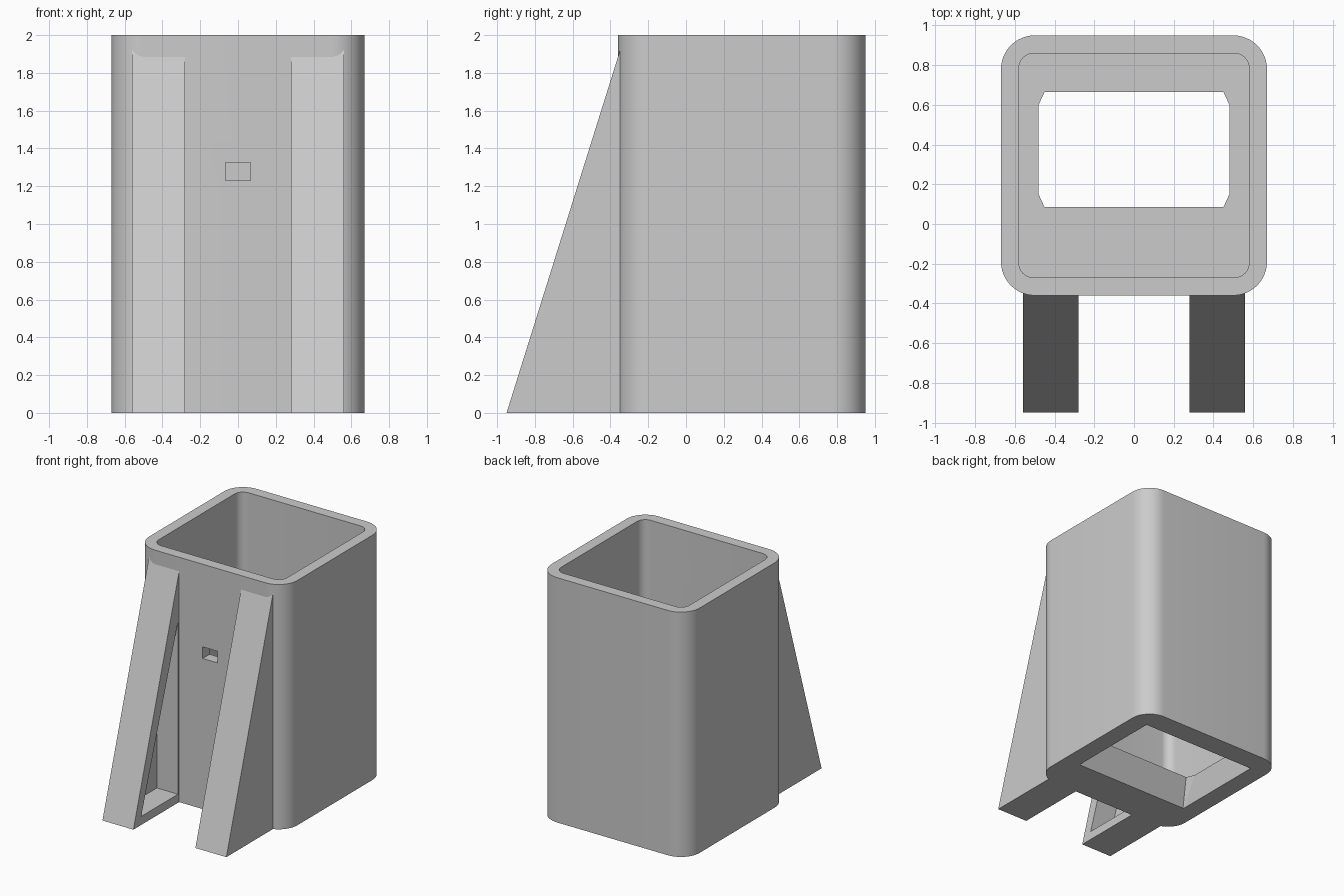
import bpy, bmesh, math

cube = bpy.data.objects.get("Cube")
if cube:
    bpy.data.objects.remove(cube, do_unlink=True)

grey = bpy.data.materials.new("plain_grey")
grey.use_nodes = True
COLOUR = (0.6, 0.6, 0.6, 1)
grey.diffuse_color = COLOUR
grey.node_tree.nodes["Principled BSDF"].inputs["Base Color"].default_value = COLOUR


def loft(name, lower, upper):
    """Closed solid between two matching loops of 3D points."""
    bm = bmesh.new()
    a = [bm.verts.new(p) for p in lower]
    b = [bm.verts.new(p) for p in upper]
    bm.faces.new(a)
    bm.faces.new(b)
    for i in range(len(a)):
        j = (i + 1) % len(a)
        bm.faces.new((a[i], a[j], b[j], b[i]))
    bmesh.ops.recalc_face_normals(bm, faces=bm.faces)
    mesh = bpy.data.meshes.new(name)
    bm.to_mesh(mesh)
    bm.free()
    mesh.materials.append(grey)
    obj = bpy.data.objects.new(name, mesh)
    bpy.context.collection.objects.link(obj)
    return obj


def rounded(half_x, y0, y1, z, radius, steps):
    """Rounded rectangle loop at height z."""
    pts = []
    corners = [(1, y1 - radius), (-1, y1 - radius), (-1, y0 + radius), (1, y0 + radius)]
    for k, (side, cy) in enumerate(corners):
        for i in range(steps + 1):
            t = math.pi / 2 * (k + i / steps)
            pts.append((side * (half_x - radius) + radius * math.cos(t),
                        cy + radius * math.sin(t), z))
    return pts


def profile(name, yz, x0, x1):
    """Side profile extruded along x."""
    return loft(name, [(x0, y, z) for y, z in yz], [(x1, y, z) for y, z in yz])


def cut(obj, cutter):
    mod = obj.modifiers.new("cut", "BOOLEAN")
    mod.operation = "DIFFERENCE"
    mod.solver = "EXACT"
    mod.object = cutter
    bpy.context.view_layer.objects.active = obj
    bpy.ops.object.modifier_apply(modifier=mod.name)
    bpy.data.objects.remove(cutter, do_unlink=True)


def smooth(obj):
    bpy.ops.object.select_all(action="DESELECT")
    obj.select_set(True)
    bpy.context.view_layer.objects.active = obj
    bpy.ops.object.shade_smooth_by_angle(angle=math.radians(30))


# Open-topped holder with a thick floor
FLOOR = 0.2
body = loft("holder_body", rounded(0.67, -0.36, 0.95, 0, 0.17, 12),
            rounded(0.67, -0.36, 0.95, 2, 0.17, 12))
cut(body, loft("cavity", rounded(0.58, -0.27, 0.86, FLOOR, 0.075, 8),
               rounded(0.58, -0.27, 0.86, 2.1, 0.075, 8)))


# Tapered drain opening, square below and clipped at the corners above
def clipped(half_x, y0, y1, z, cx, cy):
    return [(half_x, y1 - cy, z), (half_x - cx, y1, z), (cx - half_x, y1, z),
            (-half_x, y1 - cy, z), (-half_x, y0 + cy, z), (cx - half_x, y0, z),
            (half_x - cx, y0, z), (half_x, y0 + cy, z)]


cut(body, loft("drain", clipped(0.52, -0.03, 0.77, -0.001, 0.005, 0.005),
               clipped(0.48, 0.085, 0.665, FLOOR + 0.001, 0.03, 0.065)))

# Small slot through the front wall
cut(body, profile("slot", [(-0.5, 1.23), (-0.2, 1.23), (-0.2, 1.325), (-0.5, 1.325)],
                  -0.067, 0.067))
smooth(body)

# Sloping front braces, hollowed on their inner sides
for side, label in ((1, "left"), (-1, "right")):
    brace = profile(label + "_brace", [(-0.95, 0), (-0.345, 0), (-0.345, 1.933)],
                    side * 0.28, side * 0.56)
    cut(brace, profile("pocket", [(-0.85, 0.07), (-0.375, 0.07), (-0.375, 1.48)],
                       side * 0.2, side * 0.47))
    smooth(brace)
